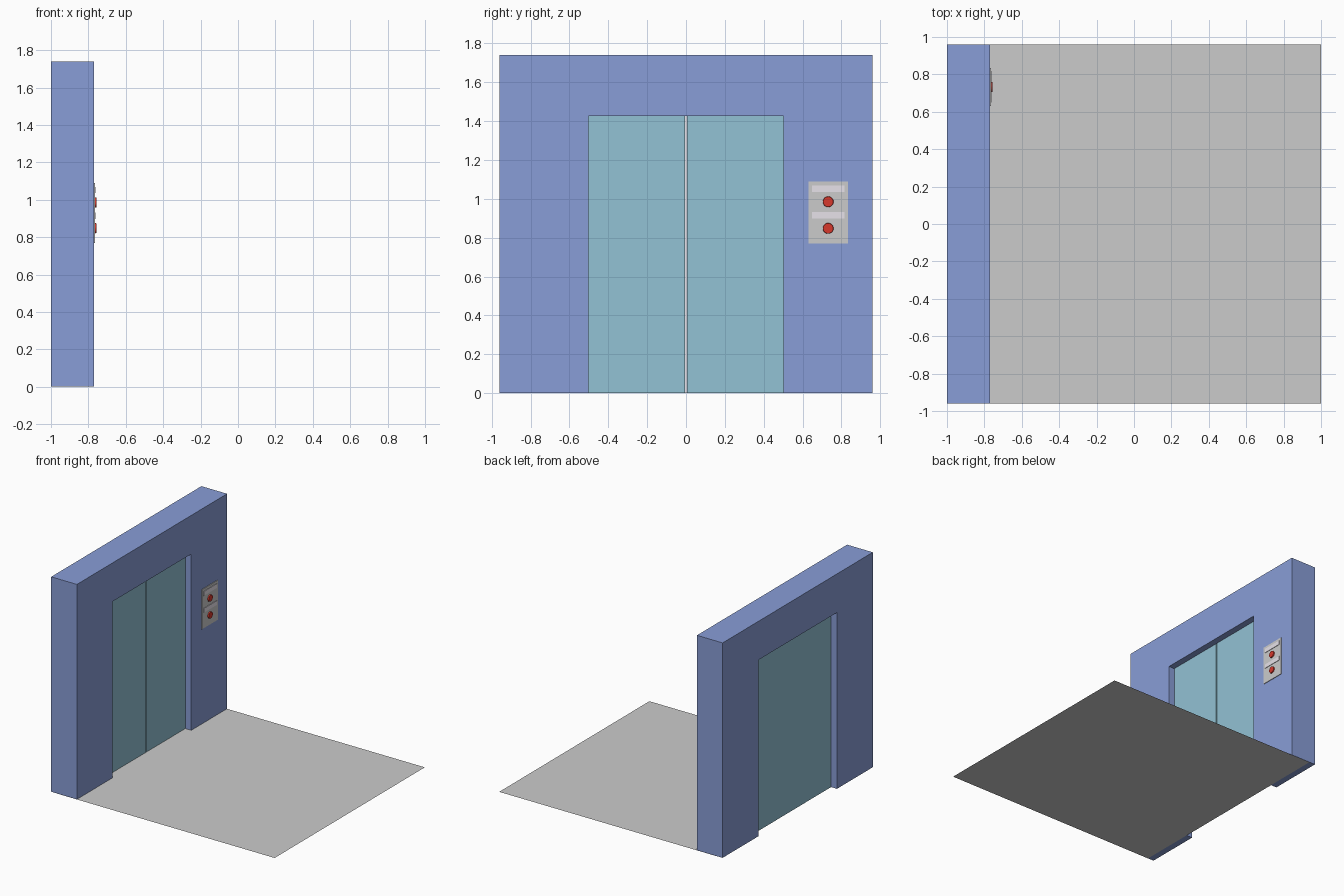
import bpy, bmesh, math
from mathutils import Matrix

if "Cube" in bpy.data.objects:
    bpy.data.objects.remove(bpy.data.objects["Cube"])


def material(name, rgb):
    m = bpy.data.materials.new(name)
    m.diffuse_color = (*rgb, 1)
    m.use_nodes = True
    m.node_tree.nodes["Principled BSDF"].inputs["Base Color"].default_value = m.diffuse_color
    return m


BLUE = material("wall_blue", (0.25, 0.34, 0.68))
TEAL = material("door_teal", (0.29, 0.54, 0.66))
LILAC = material("label_lilac", (0.80, 0.76, 0.82))
RED = material("button_red", (0.68, 0.04, 0.025))


def finish(name, bm, mat=None):
    bmesh.ops.recalc_face_normals(bm, faces=bm.faces)
    me = bpy.data.meshes.new(name)
    bm.to_mesh(me)
    bm.free()
    ob = bpy.data.objects.new(name, me)
    bpy.context.collection.objects.link(ob)
    if mat:
        me.materials.append(mat)
    return ob


def extrude_x(name, outline, x0, x1, mat=None):
    """Extrude a (y, z) outline from x0 to x1."""
    bm = bmesh.new()
    face = bm.faces.new([bm.verts.new((x0, y, z)) for y, z in outline])
    top = bmesh.ops.extrude_face_region(bm, geom=[face])["geom"]
    verts = [v for v in top if isinstance(v, bmesh.types.BMVert)]
    bmesh.ops.translate(bm, verts=verts, vec=(x1 - x0, 0, 0))
    return finish(name, bm, mat)


def box(name, x, y, z, mat=None):
    outline = [(y[0], z[0]), (y[1], z[0]), (y[1], z[1]), (y[0], z[1])]
    return extrude_x(name, outline, *x, mat)


# Wall with doorway
Z0, TOP, W, D, DH = 0.001, 1.74, 0.96, 0.502, 1.427
extrude_x("wall", [(-W, Z0), (-D, Z0), (-D, DH), (D, DH), (D, Z0),
                   (W, Z0), (W, TOP), (-W, TOP)], -1, -0.77, BLUE)

# Thin floor sheet, running under the wall up to the door back
bm = bmesh.new()
bm.faces.new([bm.verts.new((x, y, 0)) for x, y in
              ((-0.945, -W), (1, -W), (1, W), (-0.945, W))])
finish("floor", bm)

# Doors: closed back panel, pale seam and two sliding leaves
box("door_back", (-0.947, -0.90), (-D, D), (Z0, DH), TEAL)
box("door_seam", (-0.90, -0.835), (-0.01, 0.01), (Z0, DH), LILAC)
for side, s in (("left", -1), ("right", 1)):
    box("door_" + side, (-0.90, -0.823), sorted((s * 0.004, s * D)), (Z0, DH), TEAL)

# Call panel with labels and round buttons
box("call_panel", (-0.775, -0.765), (0.63, 0.835), (0.77, 1.09))
for i, (label_z, button_z) in enumerate(((1.052, 0.985), (0.915, 0.848))):
    box(f"label_{i}", (-0.767, -0.761), (0.65, 0.817),
        (label_z - 0.017, label_z + 0.017), LILAC)
    bm = bmesh.new()
    bmesh.ops.create_cone(
        bm, cap_ends=True, segments=24, radius1=0.028, radius2=0.026, depth=0.012,
        matrix=Matrix.Translation((-0.762, 0.732, button_z)) @ Matrix.Rotation(math.pi / 2, 4, 'Y'))
    finish(f"button_{i}", bm, RED)
